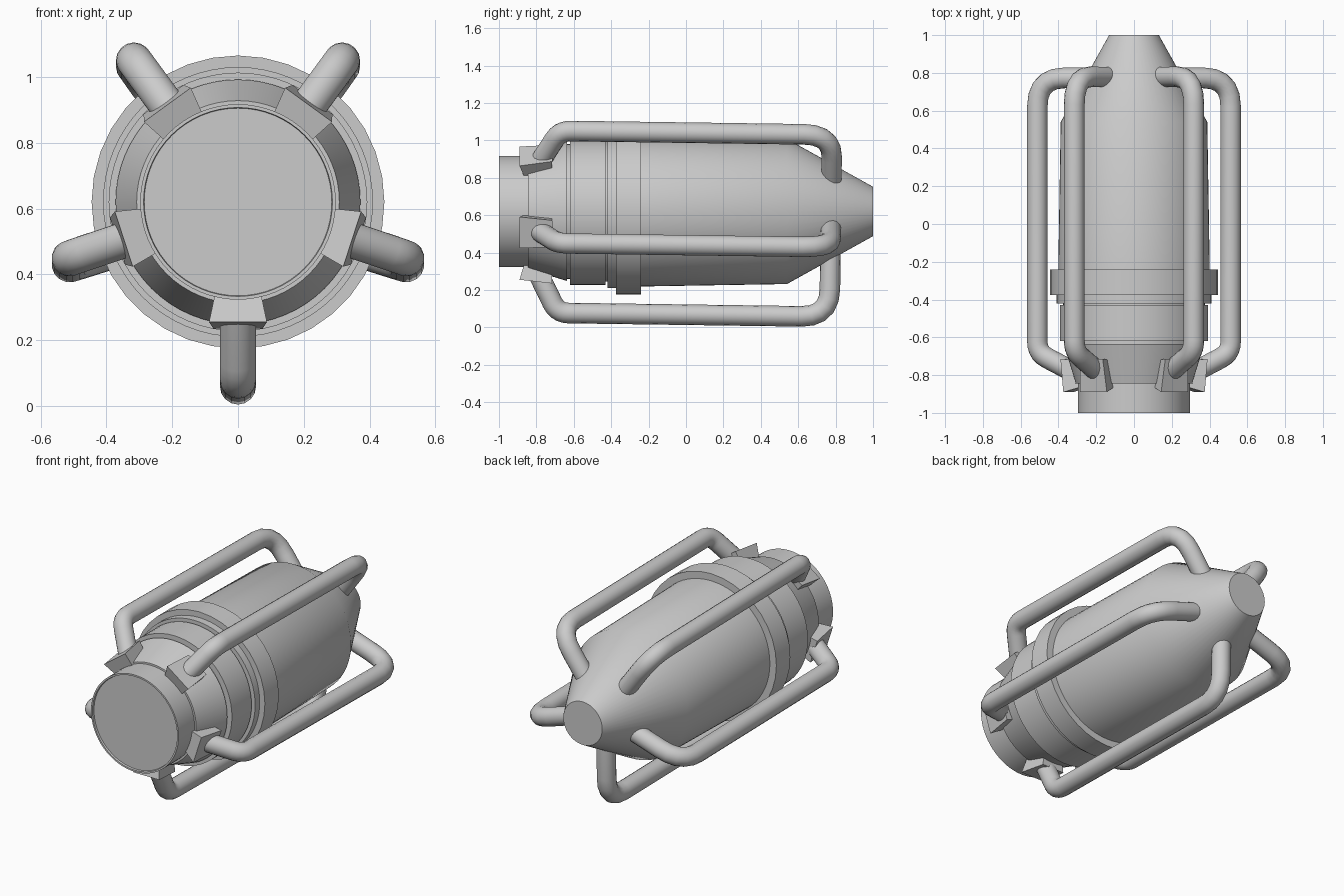
import bpy, bmesh, math
from mathutils import Matrix, Vector

if "Cube" in bpy.data.objects:
    bpy.data.objects.remove(bpy.data.objects["Cube"])

AXIS_Z = 0.62
CAGE_Z = 0.606
CAGE_TILT = -0.014
ANGLES = [math.radians(270 + 72 * i) for i in range(5)]


def add_object(name, mesh, angle=30):
    ob = bpy.data.objects.new(name, mesh)
    bpy.context.collection.objects.link(ob)
    bpy.ops.object.select_all(action='DESELECT')
    ob.select_set(True)
    bpy.context.view_layer.objects.active = ob
    bpy.ops.object.shade_smooth_by_angle(angle=math.radians(angle))
    return ob


def lathe(name, profile, sides=64):
    """Spin (y, radius) points around the long axis and cap both ends."""
    bm = bmesh.new()
    rings = []
    for y, r in profile:
        rings.append([bm.verts.new((r * math.cos(2 * math.pi * i / sides), y,
                                    AXIS_Z + r * math.sin(2 * math.pi * i / sides)))
                      for i in range(sides)])
    for a, b in zip(rings, rings[1:]):
        for i in range(sides):
            j = (i + 1) % sides
            bm.faces.new((a[i], a[j], b[j], b[i]))
    bm.faces.new(rings[0])
    bm.faces.new(rings[-1])
    bmesh.ops.recalc_face_normals(bm, faces=bm.faces)
    me = bpy.data.meshes.new(name)
    bm.to_mesh(me)
    bm.free()
    return add_object(name, me)


def fillet(points, radii, steps=5):
    """Round the inner corners of a (y, radius) path."""
    pts = [Vector(p) for p in points]
    out = [pts[0]]
    for k, cut in enumerate(radii, 1):
        p = pts[k]
        a = p + (pts[k - 1] - p).normalized() * cut
        b = p + (pts[k + 1] - p).normalized() * cut
        for s in range(steps + 1):
            t = s / steps
            out.append(a * (1 - t) ** 2 + p * 2 * t * (1 - t) + b * t * t)
    out.append(pts[-1])
    return out


def placed(angle, y, r, w=0.0):
    """Radial coordinates to model axes, relative to the long axis."""
    c, s = math.cos(angle), math.sin(angle)
    return Vector((r * c - w * s, y, r * s + w * c))


# Main body: front drum, flared collar, banded section, barrel and tapered nose
lathe("body", [
    (-0.988, 0.285), (-1.0, 0.287), (-1.0, 0.297), (-0.845, 0.297),
    (-0.845, 0.308), (-0.635, 0.372), (-0.635, 0.36), (-0.62, 0.36),
    (-0.62, 0.393), (-0.43, 0.393), (-0.43, 0.375), (-0.42, 0.375),
    (-0.42, 0.41), (-0.36, 0.41), (-0.36, 0.403), (0.54, 0.388), (1.0, 0.132)])

# Raised clamp ring around the barrel
lathe("clamp_ring", [(-0.375, 0.39), (-0.375, 0.445), (-0.24, 0.445), (-0.24, 0.39)], 36)

# Five guard bars, each with a mounting lug
bar_path = fillet([(-0.80, 0.30), (-0.68, 0.538), (0.775, 0.538), (0.775, 0.19)],
                  [0.06, 0.15])
tilt = Matrix.Translation((0, 0, CAGE_Z)) @ Matrix.Rotation(CAGE_TILT, 4, 'X')
lug_shape = [(-0.865, 0.28, 0.070), (-0.89, 0.365, 0.088),
             (-0.715, 0.385, 0.075), (-0.72, 0.28, 0.065)]
for n, ang in enumerate(ANGLES):
    cu = bpy.data.curves.new("guard_bar", 'CURVE')
    cu.dimensions = '3D'
    cu.bevel_depth = 0.055
    cu.bevel_resolution = 6
    cu.use_fill_caps = True
    sp = cu.splines.new('POLY')
    sp.points.add(len(bar_path) - 1)
    for pt, (y, r) in zip(sp.points, bar_path):
        pt.co = (*(tilt @ placed(ang, y, r)), 1)
    tmp = bpy.data.objects.new("bar_path", cu)
    bpy.context.collection.objects.link(tmp)
    me = bpy.data.meshes.new_from_object(
        tmp.evaluated_get(bpy.context.evaluated_depsgraph_get()))
    bpy.data.objects.remove(tmp)
    add_object(f"guard_bar_{n + 1}", me, 45)

    # Wedge-shaped mounting lug
    bm = bmesh.new()
    up = Vector((0, 0, AXIS_Z))
    sides = [[bm.verts.new(placed(ang, y, r, s * w) + up) for y, r, w in lug_shape]
             for s in (-1, 1)]
    bm.faces.new(sides[0])
    bm.faces.new(sides[1])
    for i in range(4):
        j = (i + 1) % 4
        bm.faces.new((sides[0][i], sides[0][j], sides[1][j], sides[1][i]))
    bmesh.ops.recalc_face_normals(bm, faces=bm.faces)
    lug = bpy.data.meshes.new("mounting_lug")
    bm.to_mesh(lug)
    bm.free()
    add_object(f"mounting_lug_{n + 1}", lug, 10)
